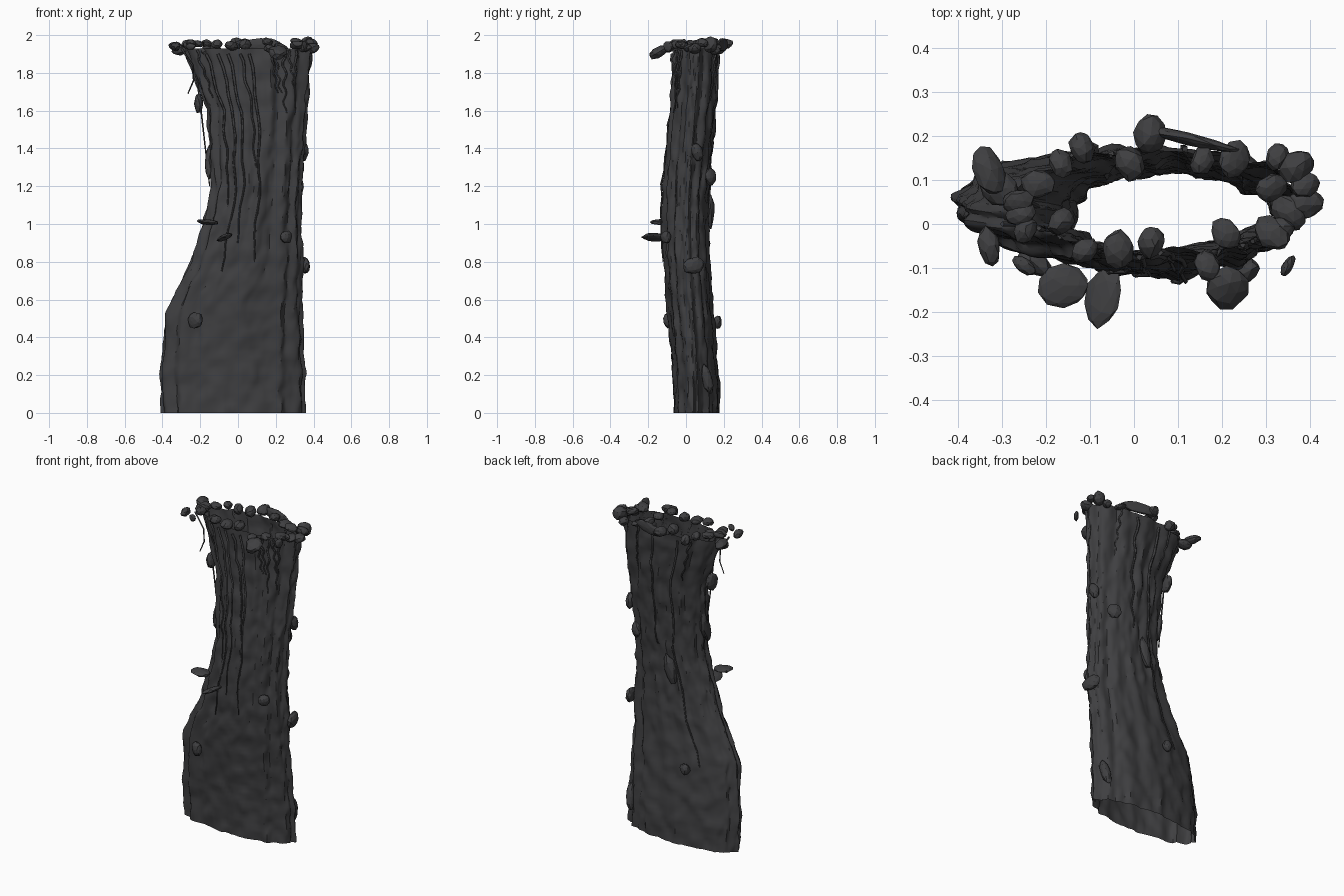
import bpy, bmesh, math, random
from mathutils import Vector, Euler, noise

if "Cube" in bpy.data.objects:
    bpy.data.objects.remove(bpy.data.objects["Cube"])

random.seed(7)
bark = bpy.data.materials.new("dark_bark")
bark.diffuse_color = (0.05, 0.05, 0.053, 1)
bark.use_nodes = True
bark.node_tree.nodes["Principled BSDF"].inputs["Base Color"].default_value = bark.diffuse_color
TOP = 1.93

# Trunk profile: z, left x, right x
PROFILE = [(0, -0.40, 0.345), (0.2, -0.41, 0.345), (0.55, -0.375, 0.335), (0.8, -0.25, 0.345),
           (1.0, -0.185, 0.33), (1.2, -0.14, 0.335), (1.6, -0.16, 0.36), (TOP, -0.28, 0.39)]


def section(z):
    for a, b in zip(PROFILE, PROFILE[1:]):
        if z <= b[0]:
            f = (z - a[0]) / (b[0] - a[0])
            return [p + (q - p) * f for p, q in zip(a, b)][1:]
    return PROFILE[-1][1:]


def surface(t, z, lift=0.0):
    """Point on the bark at angle t and height z."""
    l, r = section(z)
    c, s = math.cos(t), math.sin(t)
    ridge = 0.011 * noise.noise((c * 6, s * 6, z * 0.7)) + 0.006 * math.sin(13 * t + 1.5 * math.sin(z * 2))
    lump = 0.013 * noise.noise((c * 5, s * 4, z * 11)) + 0.007 * noise.noise((c * 11, s * 9, z * 22))
    d = ridge + lump + lift
    ys = math.copysign(abs(s) ** 1.1, s)
    sway = 0.028 + 0.027 * math.cos(math.pi * z)      # trunk leans forward in the middle
    return Vector(((l + r) / 2 + (r - l) / 2 * c + d * c, sway + 0.117 * ys + d * s, z))


def finish(bm, name, angle=None):
    me = bpy.data.meshes.new(name)
    bm.to_mesh(me)
    bm.free()
    ob = bpy.data.objects.new(name, me)
    bpy.context.collection.objects.link(ob)
    me.materials.append(bark)
    if angle:
        bpy.ops.object.select_all(action='DESELECT')
        ob.select_set(True)
        bpy.context.view_layer.objects.active = ob
        bpy.ops.object.shade_smooth_by_angle(angle=math.radians(angle))


# Hollow trunk, open at both ends
N, M = 120, 84
bm = bmesh.new()
rings = [[bm.verts.new(surface(2 * math.pi * i / N, TOP * j / M)) for i in range(N)]
         for j in range(M + 1)]
for lo, hi in zip(rings, rings[1:]):
    for i in range(N):
        k = (i + 1) % N
        bm.faces.new((lo[i], lo[k], hi[k], hi[i]))
finish(bm, "trunk", 35)


def leaf(name, pos, size, rot):
    """Chunky, faceted leaf; size is full width, depth and height."""
    bm = bmesh.new()
    bmesh.ops.create_icosphere(bm, subdivisions=2, radius=0.5)
    e = Euler([math.radians(a) for a in rot])
    for v in bm.verts:
        p = v.co * random.uniform(0.9, 1.08)
        p = Vector([a * b for a, b in zip(p, size)])
        p.rotate(e)
        v.co = p + Vector(pos)
    bmesh.ops.dissolve_limit(bm, angle_limit=math.radians(12), verts=bm.verts, edges=bm.edges)
    finish(bm, name)


# Leaves lying on the bark: angle, z, width, height
SIDE = [(180, 1.64, .10, .11), (175, 1.33, .07, .19), (238, .49, .09, .09), (310, .93, .07, .07),
        (15, .78, .12, .09), (55, 1.25, .08, .09), (20, 1.38, .06, .1), (103, 1.06, .07, .19),
        (30, .18, .06, .17), (103, .48, .06, .07)]
for i, (t, z, w, h) in enumerate(SIDE):
    p = surface(math.radians(t), z, 0.01 + 0.2 * (w if h < 0.12 else 0))
    leaf(f"side_leaf_{i}", p, (0.05, w, h), (15, 0, t))

# Leaves that stick straight out
leaf("flat_leaf_front", (-0.07, -0.165, 0.93), (.09, .14, .03), (0, -25, -10))
leaf("flat_leaf_left", (-0.16, -0.14, 1.01), (.12, .10, .03), (0, 5, 0))

# Crown of leaves around the rim
for i in range(24):
    t = 15 * i + random.uniform(-5, 5)
    p = surface(math.radians(t), TOP, 0.03 * math.sin(2.4 * i))
    p.z += random.uniform(-0.015, 0.035)
    w = random.uniform(0.06, 0.10)
    leaf(f"crown_leaf_{i}", p, (w, 0.8 * w, random.uniform(0.035, 0.065)),
         (random.uniform(-25, 25), random.uniform(-15, 15), t + random.uniform(-30, 30)))

# Larger leaves spreading past the rim
leaf("wide_leaf_left", (-0.33, 0.12, 1.94), (.07, .12, .05), (0, 15, 20))
leaf("wide_leaf_front", (0.21, -0.145, 1.91), (.10, .11, .06), (30, 0, 0))
leaf("wide_leaf_back", (0.12, 0.195, 1.95), (.24, .03, .07), (0, 0, -14))
leaf("wide_leaf_right", (0.37, 0.13, 1.95), (.09, .07, .09), (0, 0, 35))
leaf("small_leaf_right", (0.35, -0.095, 1.94), (.025, .055, .06), (0, 0, -30))
leaf("small_leaf_left", (-0.33, -0.05, 1.94), (.05, .09, .05), (0, 0, 10))
leaf("small_leaf_corner", (-0.25, -0.095, 1.94), (.06, .035, .04), (0, 0, -35))


def vine(name, paths, radius):
    """Tapered hanging strands from lists of points."""
    cu = bpy.data.curves.new(name, 'CURVE')
    cu.dimensions = '3D'
    cu.bevel_depth = radius
    cu.bevel_resolution = 0
    cu.use_fill_caps = True
    for pts in paths:
        sp = cu.splines.new('POLY')
        sp.points.add(len(pts) - 1)
        for k, (q, p) in enumerate(zip(sp.points, pts)):
            q.co = (*p, 1)
            q.radius = 1 - 0.6 * k / len(pts)
    cu.materials.append(bark)
    bpy.context.collection.objects.link(bpy.data.objects.new(name, cu))


def strand(t, z0, z1, drift, lift=0.004):
    n = 16
    return [surface(math.radians(t + drift * k / n + 1.5 * math.sin(k * 1.3)),
                    z0 + (z1 - z0) * k / n, lift) for k in range(n + 1)]


# Long vines hugging the bark, front and back
LONG = [(240, 0.75), (250, 0.9), (262, 1.3), (226, 1.1), (270, 0.8), (110, 0.5), (80, 1.2)]
vine("long_vines", [strand(t, 1.9, z, 6) for t, z in LONG], 0.008)

# Short vines hanging from the rim
SHORT = [290, 295, 304, 309, 318, 215, 60, 125]
vine("short_vines", [strand(t, 1.92, random.uniform(1.58, 1.72), random.uniform(-7, 7))
                     for t in SHORT], 0.007)

# Vines hanging free on the left edge
vine("hanging_vines", [
    [(-0.30, 0, 1.93), (-0.24, 0, 1.84), (-0.235, 0, 1.76), (-0.265, 0, 1.69)],
    [(-0.24, 0.05, 1.93), (-0.20, 0.03, 1.64), (-0.15, 0.04, 1.2)],
], 0.006)
